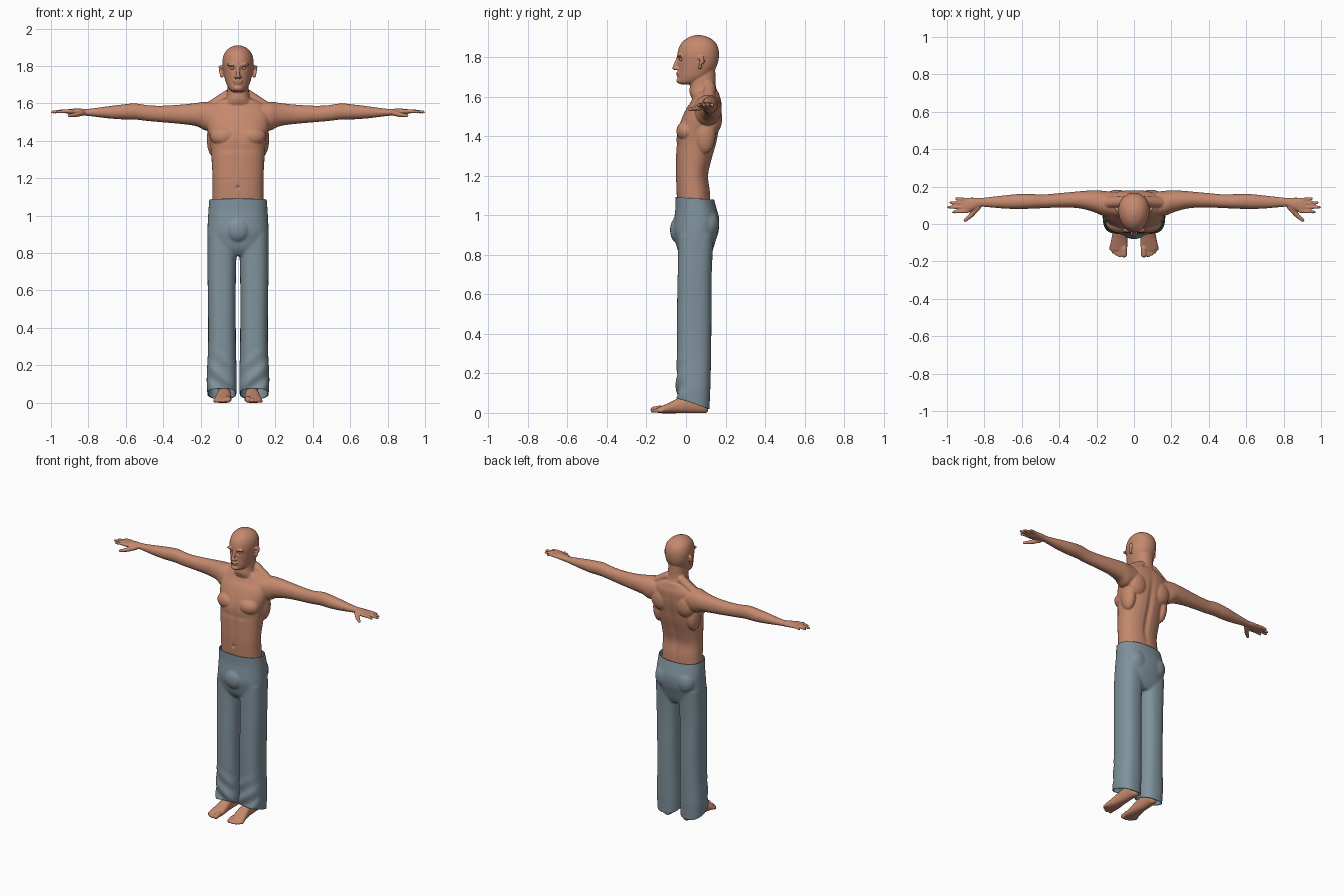
import bpy, bmesh, math
from mathutils import Vector, Matrix

def material(name, col):
    m = bpy.data.materials.new(name)
    m.diffuse_color = (*col, 1)
    return m

SKIN = material("warm skin", (0.56, 0.25, 0.155))
CLOTH = material("grey blue cloth", (0.215, 0.29, 0.335))
ORDER = {'z': (1, 2, 0), 'x': (0, 1, 2), 'y': (1, 0, 2)}

def place(axis, t, a, b):
    return {'z': (a, b, t), 'x': (t, a, b), 'y': (a, t, b)}[axis]

def catmull(p0, p1, p2, p3, u):
    return [0.5 * (2*b + (c-a)*u + (2*a-5*b+4*c-d)*u*u + (3*b-a-3*c+d)*u**3)
            for a, b, c, d in zip(p0, p1, p2, p3)]

def loft(bm, axis, rings, power=2.3, taper=0.0, sides=(1,), n=36, steps=4):
    """Smooth skin through rings (t, a_min, a_max, b_min, b_max)."""
    pts = [rings[0]] + list(rings) + [rings[-1]]
    path = [catmull(*pts[i:i+4], k/steps) for i in range(len(rings)-1) for k in range(steps)]
    path.append(rings[-1])
    for s in sides:
        loops = []
        for t, a0, a1, b0, b1 in path:
            loop = []
            for i in range(n):
                c, d = math.cos(2*math.pi*i/n), math.sin(2*math.pi*i/n)
                c = math.copysign(abs(c)**(2/power), c)
                d = math.copysign(abs(d)**(2/power), d)
                a = (a0+a1)/2 + (a1-a0)/2*c*(1+taper*d)
                x, y, z = place(axis, t, a, (b0+b1)/2 + (b1-b0)/2*d)
                loop.append(bm.verts.new((s*x, y, z)))
            loops.append(loop)
        for p, q in zip(loops, loops[1:]):
            for i in range(n):
                bm.faces.new((p[i], p[(i+1) % n], q[(i+1) % n], q[i]))
        bm.faces.new(loops[0])
        bm.faces.new(loops[-1])

def body_rings(rows):
    return [(z, -w, w, f, b) for z, w, f, b in rows]

def ball(bm, c, r, sides=(1, -1)):
    for s in sides:
        m = Matrix.Translation((s*c[0], c[1], c[2])) @ Matrix.Diagonal((*r, 1))
        bmesh.ops.create_icosphere(bm, subdivisions=3, radius=1, matrix=m)

def tube(bm, pts, sides=(1, -1)):
    """Chain of rounded cones through (x, y, z, radius)."""
    for s in sides:
        for p, q in zip(pts, pts[1:]):
            a, b = Vector((s*p[0], p[1], p[2])), Vector((s*q[0], q[1], q[2]))
            rot = (b-a).to_track_quat('Z', 'Y').to_matrix().to_4x4()
            bmesh.ops.create_cone(bm, cap_ends=True, segments=16, radius1=p[3], radius2=q[3],
                                  depth=(b-a).length, matrix=Matrix.Translation((a+b)/2) @ rot)
        for p in pts:
            ball(bm, (s*p[0], p[1], p[2]), (p[3],)*3, (1,))

def fuse(name, bm, voxel, smooth, mat):
    """Weld overlapping solids into one smooth surface."""
    bmesh.ops.recalc_face_normals(bm, faces=bm.faces[:])
    me = bpy.data.meshes.new(name)
    bm.to_mesh(me)
    bm.free()
    ob = bpy.data.objects.new(name, me)
    bpy.context.collection.objects.link(ob)
    mod = ob.modifiers.new("weld", 'REMESH')
    mod.mode, mod.voxel_size = 'VOXEL', voxel
    mod = ob.modifiers.new("soften", 'SMOOTH')
    mod.factor, mod.iterations = 0.5, smooth
    bpy.context.view_layer.update()
    dg = bpy.context.evaluated_depsgraph_get()
    ob.data = bpy.data.meshes.new_from_object(ob.evaluated_get(dg))
    ob.modifiers.clear()
    ob.data.materials.clear()
    ob.data.materials.append(mat)
    return ob

BOTH = (1, -1)
bm = bmesh.new()

# torso
loft(bm, 'z', body_rings([
    (1.04, .138, -.042, .125), (1.12, .136, -.048, .122), (1.20, .136, -.051, .113),
    (1.28, .140, -.051, .130), (1.36, .146, -.050, .153), (1.42, .155, -.045, .165),
    (1.48, .168, -.026, .176), (1.53, .170, -.004, .180), (1.57, .162, .022, .180),
    (1.60, .135, .036, .172), (1.625, .085, .040, .165)]))
ball(bm, (.075, .004, 1.425), (.075, .053, .055))     # chest muscles
ball(bm, (.09, .138, 1.49), (.07, .045, .08))         # shoulder blades
ball(bm, (.125, .095, 1.41), (.042, .055, .10))       # side muscles
tube(bm, [(.05, .12, 1.645, .03), (.15, .115, 1.58, .03)])

# neck and head
loft(bm, 'z', body_rings([(1.58, .09, .035, .17), (1.62, .068, .018, .162),
                          (1.66, .058, .020, .150), (1.75, .056, .020, .148)]))
loft(bm, 'z', body_rings([
    (1.662, .022, -.028, .03), (1.672, .042, -.041, .07), (1.70, .060, -.041, .115),
    (1.735, .071, -.040, .145), (1.77, .079, -.040, .161), (1.81, .083, -.044, .167),
    (1.845, .080, -.037, .163), (1.875, .068, -.020, .148), (1.898, .044, .010, .118),
    (1.911, .012, .045, .078)]), power=2.1, taper=.1)

# face and ears
tube(bm, [(0, -.040, 1.797, .008), (0, -.058, 1.745, .011)], (1,))
ball(bm, (.011, -.048, 1.741), (.009, .012, .008))
ball(bm, (.034, -.032, 1.807), (.026, .014, .008))
ball(bm, (0, -.040, 1.719), (.026, .011, .006), (1,))
ball(bm, (0, -.038, 1.708), (.021, .011, .006), (1,))
ball(bm, (0, -.034, 1.681), (.024, .015, .014), (1,))
tube(bm, [(.088, .070, 1.745, .008), (.093, .074, 1.77, .008), (.095, .084, 1.795, .009)])
tube(bm, [(.086, .066, 1.795, .007), (.095, .084, 1.795, .009), (.093, .086, 1.775, .008)])

# arms and palms
loft(bm, 'x', [
    (.10, .035, .170, 1.47, 1.60), (.17, .045, .178, 1.455, 1.609), (.22, .066, .180, 1.478, 1.603),
    (.30, .085, .174, 1.490, 1.594), (.40, .088, .165, 1.499, 1.588), (.48, .085, .158, 1.506, 1.590),
    (.55, .082, .160, 1.514, 1.600), (.62, .080, .160, 1.515, 1.594), (.70, .083, .152, 1.521, 1.584),
    (.78, .090, .143, 1.531, 1.573), (.82, .091, .139, 1.535, 1.571), (.86, .074, .141, 1.538, 1.573),
    (.90, .060, .140, 1.543, 1.570), (.92, .062, .136, 1.547, 1.566)], power=2.1, sides=BOTH)

# fingers and thumb
for y0, y1, tip in ((.069, .064, .965), (.090, .090, .992), (.111, .114, .980), (.129, .136, .950)):
    tube(bm, [(.89, y0, 1.557, .011), ((.91+tip)/2, (y0+y1)/2, 1.558, .0095), (tip, y1, 1.554, .0075)])
tube(bm, [(.835, .088, 1.549, .016), (.870, .048, 1.539, .013), (.903, .019, 1.535, .009)])

# feet, ankles and toes
loft(bm, 'y', [
    (.112, .055, .088, .006, .045), (.095, .044, .100, -.001, .075), (.04, .042, .106, -.002, .095),
    (-.03, .038, .112, -.002, .078), (-.08, .035, .121, -.002, .054), (-.12, .035, .128, -.002, .036),
    (-.142, .040, .124, .000, .027)], sides=BOTH)
loft(bm, 'z', [(.04, .045, .102, .025, .105), (.10, .048, .100, .035, .105),
               (.22, .045, .105, .020, .100)], sides=BOTH)
for x0, y0, x1, y1, r in ((.052, -.130, .053, -.164, .016), (.076, -.135, .077, -.168, .0105),
                          (.093, -.130, .095, -.160, .010), (.108, -.122, .111, -.149, .0095),
                          (.120, -.112, .124, -.133, .009)):
    tube(bm, [(x0, y0, r+.006, r), (x1, y1, r, r)])

body = fuse("body", bm, .0045, 3, SKIN)

# soft dents: eye sockets, spine groove, breastbone and belly lines, navel
def bump(v, c, r):
    return math.exp(-sum(((v[i]-c[i])/r[i])**2 for i in range(3)))

for vert in body.data.vertices:
    v = vert.co.copy()
    m = Vector((abs(v.x), v.y, v.z))
    if v.z > 1.65 and m.x < .1:
        vert.co.y += .012*bump(m, (.031, -.04, 1.788), (.014, .03, .009))
    elif v.z > 1.0 and m.x < .2:
        line = math.exp(-(v.x/.018)**2)
        if v.y > .08:
            vert.co.y -= .010*line*math.exp(-((v.z-1.32)/.2)**2)
        elif v.y < .0:
            vert.co.y += .005*line*math.exp(-((v.z-1.36)/.12)**2)
            vert.co.y += .008*bump(v, (0, -.05, 1.15), (.01, .05, .01))
            vert.co.y += .003*bump(m, (.06, -.05, 1.355), (.07, .05, .018))

# eyeballs
bm = bmesh.new()
ball(bm, (.031, -.0215, 1.788), (.012, .012, .009))
me = bpy.data.meshes.new("eyes")
bm.to_mesh(me)
bm.free()
me.materials.append(SKIN)
bpy.context.collection.objects.link(bpy.data.objects.new("eyes", me))

# trousers: hips and two straight legs
bm = bmesh.new()
loft(bm, 'z', body_rings([
    (1.13, .150, -.052, .135), (1.085, .154, -.053, .141), (1.03, .158, -.054, .156),
    (.98, .161, -.060, .168), (.92, .164, -.064, .165), (.87, .165, -.054, .150),
    (.82, .163, -.040, .134), (.785, .150, -.015, .115)]))
ball(bm, (0, -.045, .925), (.06, .036, .065), (1,))
ball(bm, (.075, .11, .955), (.07, .058, .08))
loft(bm, 'z', [
    (.90, .004, .163, -.040, .140), (.70, .011, .163, -.042, .130), (.50, .012, .160, -.046, .129),
    (.30, .011, .160, -.046, .127), (.15, .007, .167, -.048, .124), (.08, .008, .166, -.047, .121),
    (-.03, .012, .158, -.046, .118)], power=2.5, sides=BOTH)
trousers = fuse("trousers", bm, .007, 5, CLOTH)

# open the waist and the slanted hems, then add creases near the ankles
bm = bmesh.new()
bm.from_mesh(trousers.data)
for co, no in (((0, 0, 1.088), (0, .06, 1)), ((0, -.045, .075), (0, -.34, -1))):
    bmesh.ops.bisect_plane(bm, geom=bm.verts[:]+bm.edges[:]+bm.faces[:],
                           plane_co=co, plane_no=no, clear_outer=True)
for v in bm.verts:
    fade = max(0, 1-v.co.z/.32)
    if v.co.y < .04:
        v.co.y += .009*fade*math.sin(60*v.co.z - 45*abs(v.co.x))*min(1, (.04-v.co.y)/.06)
bm.to_mesh(trousers.data)
bm.free()
shell = trousers.modifiers.new("cloth thickness", 'SOLIDIFY')
shell.thickness, shell.offset = .005, -1

for ob in bpy.context.collection.objects:
    ob.data.polygons.foreach_set("use_smooth", [True]*len(ob.data.polygons))
    ob.data.update()
